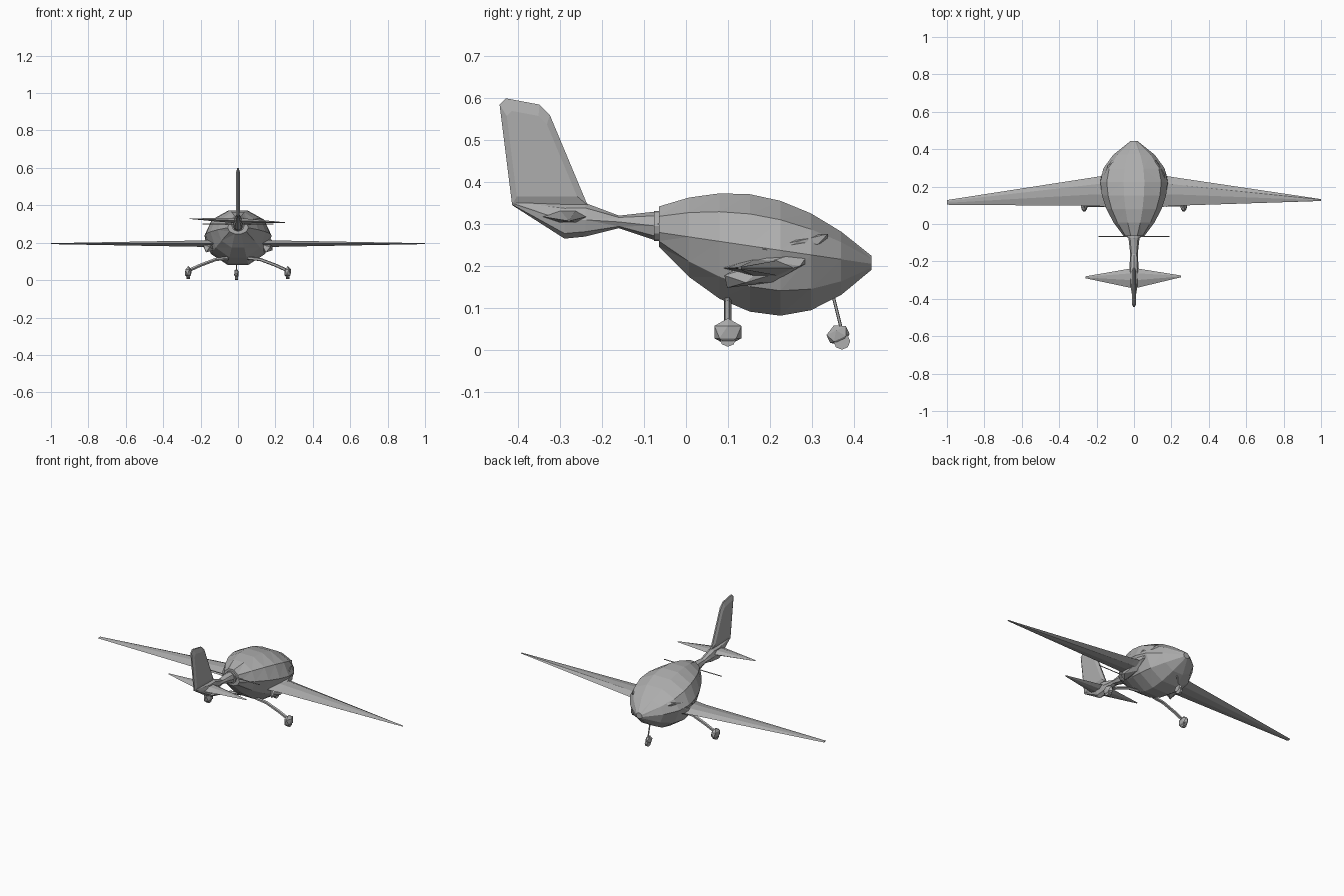
import bpy, bmesh, math
from mathutils import Vector, Matrix

cube = bpy.data.objects.get("Cube")
if cube:
    bpy.data.objects.remove(cube, do_unlink=True)

grey = bpy.data.materials.new("light_grey")
grey.use_nodes = True
shade = .42
colour = (shade, shade, shade, 1)
grey.diffuse_color = colour
grey.node_tree.nodes["Principled BSDF"].inputs["Base Color"].default_value = colour


def finish(name, bm):
    """Turn a bmesh into a named flat-shaded object."""
    bmesh.ops.recalc_face_normals(bm, faces=bm.faces)
    mesh = bpy.data.meshes.new(name)
    bm.to_mesh(mesh)
    bm.free()
    mesh.materials.append(grey)
    part = bpy.data.objects.new(name, mesh)
    bpy.context.collection.objects.link(part)


def loft(name, rings):
    """Skin a row of equal-length point rings and cap both ends."""
    bm = bmesh.new()
    rows = [[bm.verts.new(point) for point in ring] for ring in rings]
    for near, far in zip(rows, rows[1:]):
        for i in range(len(near)):
            bm.faces.new((near[i - 1], near[i], far[i], far[i - 1]))
    bmesh.ops.triangulate(bm, faces=bm.faces[:])
    bm.faces.new(rows[0])
    bm.faces.new(rows[-1])
    finish(name, bm)


def body_ring(y, half, bottom, middle, top, sides):
    """Rounded section across y with separate upper and lower heights."""
    ring = []
    for i in range(sides):
        angle = math.tau * i / sides
        rise = math.sin(angle)
        reach = top - middle if rise > 0 else middle - bottom
        ring.append((half * math.cos(angle), y, middle + rise * reach))
    return ring


def foil_ring(x, back, front, z, thick):
    """Six-sided wing section at one span position."""
    upper = [(0, 0), (.4, .5), (.75, .5)]
    lower = [(1 - u if u == 0 else 1.15 - u, -v) for u, v in upper]
    return [(x, back + u * (front - back), z + v * thick) for u, v in upper + lower]


def tube(name, path, radius, sides=5):
    """Straight-segmented strut following a path."""
    points = [Vector(point) for point in path]
    rings = []
    for i, point in enumerate(points):
        along = points[min(i + 1, len(points) - 1)] - points[max(i - 1, 0)]
        turn = along.to_track_quat('Z', 'Y')
        spokes = [math.tau * k / sides for k in range(sides)]
        rings.append([point + turn @ Vector((radius * math.cos(a), radius * math.sin(a), 0))
                      for a in spokes])
    loft(name, rings)


def pod(name, centre, radii, pitch=0, yaw=0):
    """Faceted ellipsoid, pitched and yawed in degrees."""
    bm = bmesh.new()
    bmesh.ops.create_icosphere(bm, subdivisions=1, radius=1)
    place = (Matrix.Translation(centre)
             @ Matrix.Rotation(math.radians(yaw), 4, 'Z')
             @ Matrix.Rotation(math.radians(pitch), 4, 'X')
             @ Matrix.Diagonal((*radii, 1)))
    bm.transform(place)
    finish(name, bm)


# Cabin pod: each outline is a pair of parabolas meeting at its peak
cabin_rear, cabin_nose = -.065, .443


def bow(y, peak_y, peak, at_rear, at_nose):
    end, value = (cabin_rear, at_rear) if y < peak_y else (cabin_nose, at_nose)
    return peak + (value - peak) * ((y - peak_y) / (end - peak_y)) ** 2


def cabin_ring(step):
    y = cabin_rear + step * (cabin_nose - cabin_rear)
    half = bow(y, .23, .18, .055, .02)
    bottom = bow(y, .22, .073, .245, .19)
    top = bow(y, .11, .38, .345, .225)
    return body_ring(y, half, bottom, .28 - .075 * step, top, sides=10)


bays = 7
loft("cabin_pod", [cabin_ring(i / bays) for i in range(bays + 1)])

# Tail boom: position, half width, bottom, top
boom = [(-.07, .03, .26, .33), (-.16, .02, .29, .32), (-.24, .025, .27, .35),
        (-.29, .025, .265, .35), (-.415, .005, .345, .355)]
loft("tail_boom", [body_ring(y, half, bottom, (bottom + top) / 2, top, sides=8)
                   for y, half, bottom, top in boom])

# Propeller hub behind the cabin
tube("propeller_hub", [(0, -.06, .295), (0, -.076, .295)], radius=.036, sides=12)

# Swept-back fin, thinned toward its faces
fin_outline = [(-.415, .345), (-.445, .585), (-.43, .6), (-.35, .585),
               (-.325, .56), (-.235, .345)]
fin_centre = Vector((0, -.36, .45))


def fin_ring(x, scale):
    return [fin_centre.lerp(Vector((0, y, z)), scale) + Vector((x, 0, 0))
            for y, z in fin_outline]


loft("tail_fin", [fin_ring(-.012, .8), fin_ring(-.004, 1),
                  fin_ring(.004, 1), fin_ring(.012, .8)])

# Tailplane, tilted slightly down to the left
loft("tailplane", [foil_ring(x, back, front, .318 - x * .04, thick)
                   for x, back, front, thick in ((-.26, -.29, -.28, .003),
                                                 (0, -.345, -.235, .03),
                                                 (.25, -.285, -.275, .003))])

# Parts that come in pairs; the wing tips differ a little
wing_z, wheel_x, wheel_y = .195, .266, .1
for word, side, tip_back, tip_front in (("right", -1, .103, .128), ("left", 1, .123, .133)):
    loft(f"{word}_wing", [foil_ring(side * .1, .085, .27, wing_z, .045),
                          foil_ring(side * .2, .097, .252, wing_z, .034),
                          foil_ring(side, tip_back, tip_front, wing_z, .005)])
    pod(f"{word}_root_fairing", (side * .15, .2, .195), (.04, .13, .035),
        pitch=17, yaw=side * 6)
    pod(f"{word}_shoulder_scoop", (side * .14, .26, .25), (.025, .1, .02),
        pitch=12, yaw=side * 20)
    tube(f"{word}_propeller_blade", [(side * .02, -.066, .3), (side * .19, -.066, .3)],
         radius=.003, sides=4)

    # Main landing gear: arched leg, wheel and its pod
    arch = [(.05, .118), (.12, .11), (.2, .08), (wheel_x, .05)]
    tube(f"{word}_gear_leg", [(side * x, wheel_y, z) for x, z in arch], radius=.009)
    pod(f"{word}_wheel_pod", (side * wheel_x, wheel_y, .042), (.021, .038, .033))
    tube(f"{word}_wheel", [(side * wheel_x + edge, wheel_y, .027) for edge in (-.01, .01)],
         radius=.02, sides=8)

# Nose gear, set slightly to the right
nose_x = -.008
tube("nose_strut", [(nose_x, .352, .125), (nose_x, .372, .045)], radius=.004)
pod("nose_wheel_pod", (nose_x, .363, .036), (.014, .03, .024), pitch=25)
tube("nose_wheel", [(nose_x + edge, .372, .02) for edge in (-.007, .007)],
     radius=.02, sides=8)
